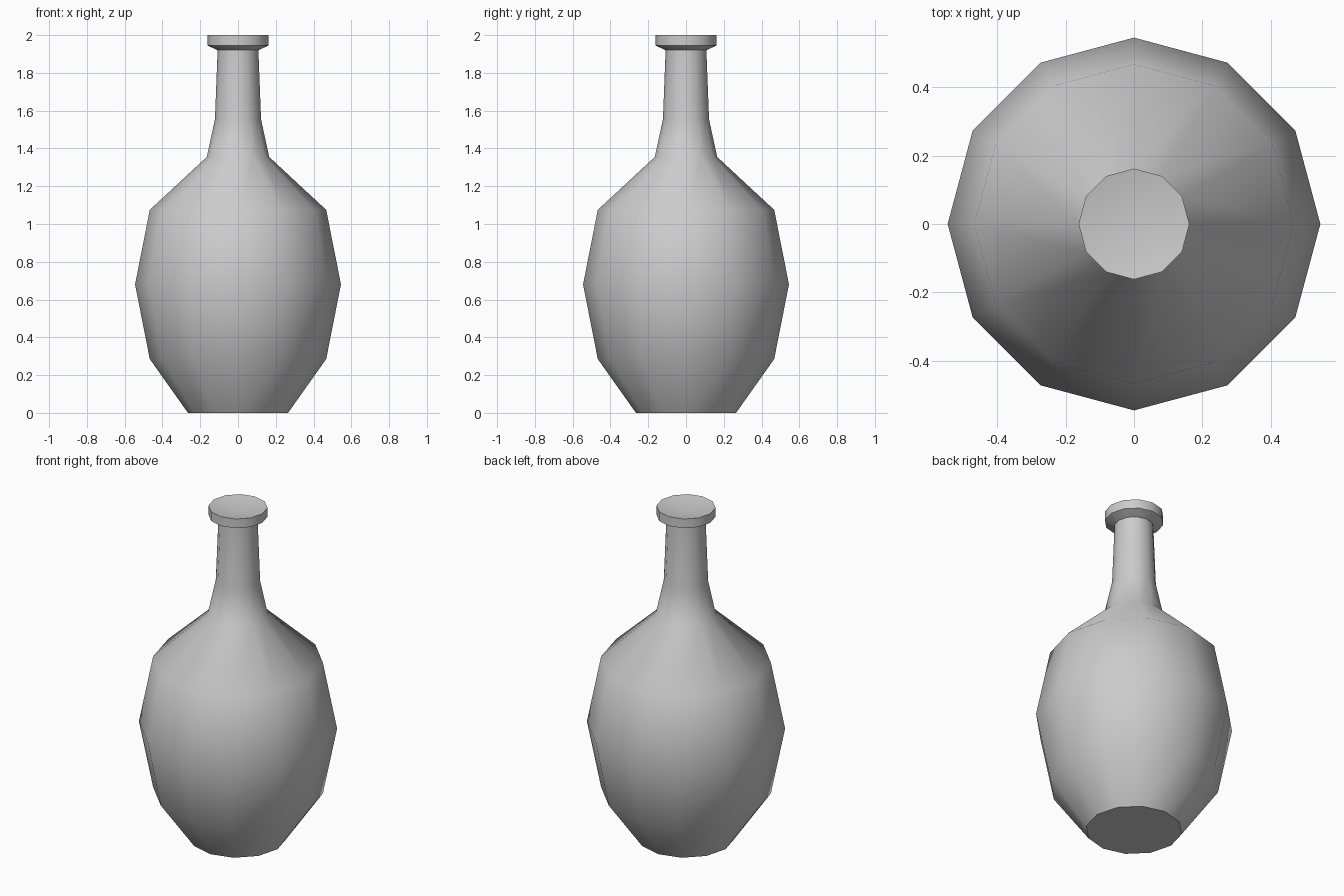
import bpy, bmesh, math

cube = bpy.data.objects.get("Cube")
if cube:
    bpy.data.objects.remove(cube, do_unlink=True)

SIDES = 12

# Plain grey
grey = bpy.data.materials.new("grey")
grey.use_nodes = True
color = (0.6, 0.6, 0.6, 1)
grey.diffuse_color = color
grey.node_tree.nodes["Principled BSDF"].inputs["Base Color"].default_value = color

# Outline from base to lip as (radius, height)
profile = [(0.265, 0), (0.467, 0.285), (0.545, 0.68), (0.467, 1.075),
           (0.165, 1.355), (0.122, 1.555), (0.108, 1.92), (0.162, 1.945), (0.162, 2)]


def lathe(name, outline, dish_depth):
    bm = bmesh.new()
    rings = []
    for radius, z in outline:
        angles = [math.tau * i / SIDES for i in range(SIDES)]
        rings.append([bm.verts.new((radius * math.cos(a), radius * math.sin(a), z))
                      for a in angles])
    for low, high in zip(rings, rings[1:]):
        for i in range(SIDES):
            j = (i + 1) % SIDES
            bm.faces.new((low[i], low[j], high[j], high[i]))
    # Flat base and shallow dished top
    bm.faces.new(rings[0][::-1])
    centre = bm.verts.new((0, 0, outline[-1][1] - dish_depth))
    for i in range(SIDES):
        bm.faces.new((rings[-1][i], rings[-1][(i + 1) % SIDES], centre))
    mesh = bpy.data.meshes.new(name)
    bm.to_mesh(mesh)
    bm.free()
    obj = bpy.data.objects.new(name, mesh)
    bpy.context.collection.objects.link(obj)
    mesh.materials.append(grey)
    return obj


bottle = lathe("bottle", profile, 0.03)
bpy.ops.object.select_all(action="DESELECT")
bottle.select_set(True)
bpy.context.view_layer.objects.active = bottle
bpy.ops.object.shade_smooth_by_angle(angle=math.radians(50))
